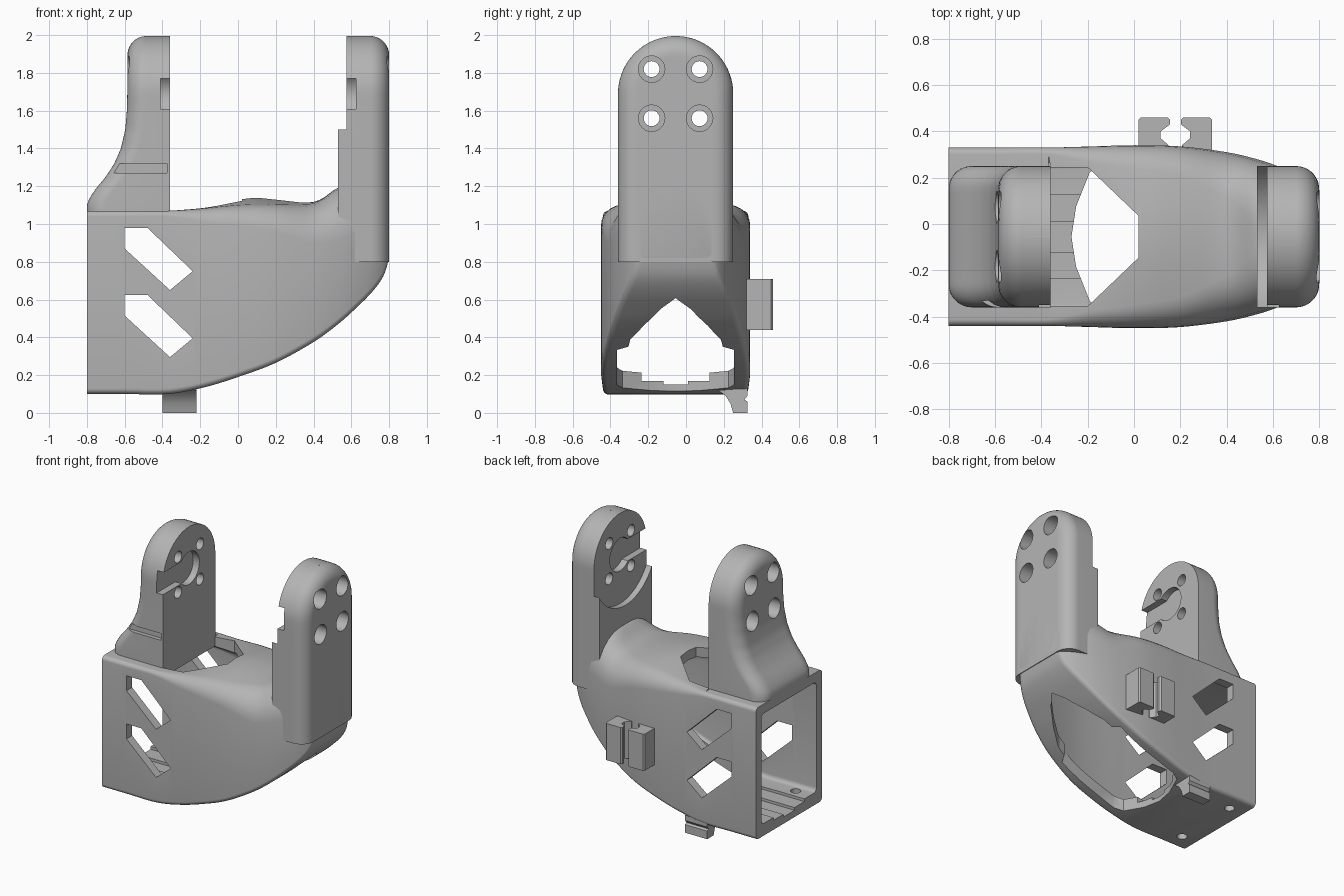
import bpy, bmesh, math
from mathutils import Vector

if "Cube" in bpy.data.objects:
    bpy.data.objects.remove(bpy.data.objects["Cube"], do_unlink=True)

grey = bpy.data.materials.new("plain grey")
grey.use_nodes = True
grey.diffuse_color = (0.46, 0.46, 0.46, 1)
grey.node_tree.nodes["Principled BSDF"].inputs["Base Color"].default_value = grey.diffuse_color

MID = -0.055   # middle of the bracket in y
HALF = 0.305   # half width of the arms
PIVOT = 1.69   # height of the pivot


def finish(name, bm):
    bmesh.ops.remove_doubles(bm, verts=bm.verts, dist=0.0002)
    bmesh.ops.recalc_face_normals(bm, faces=bm.faces)
    me = bpy.data.meshes.new(name)
    bm.to_mesh(me)
    bm.free()
    me.materials.append(grey)
    ob = bpy.data.objects.new(name, me)
    bpy.context.collection.objects.link(ob)
    return ob


def prism(name, pts, axis, lo, hi):
    """Extrude a flat outline along one axis."""
    def place(a, b, c):
        return {"x": (c, a, b), "y": (a, c, b), "z": (a, b, c)}[axis]
    bm = bmesh.new()
    ends = [[bm.verts.new(place(a, b, c)) for a, b in pts] for c in (lo, hi)]
    bm.faces.new(ends[0])
    bm.faces.new(ends[1])
    for i in range(len(pts)):
        j = (i + 1) % len(pts)
        bm.faces.new((ends[0][i], ends[0][j], ends[1][j], ends[1][i]))
    return finish(name, bm)


def box(name, x, y, z):
    return prism(name, [(x[0], y[0]), (x[1], y[0]), (x[1], y[1]), (x[0], y[1])], "z", *z)


def disc(name, centre, r, axis, lo, hi, n=32):
    turn = [2 * math.pi * i / n for i in range(n)]
    return prism(name, [(centre[0] + r * math.cos(t), centre[1] + r * math.sin(t)) for t in turn], axis, lo, hi)


def cut(target, cutter, keep=False):
    mod = target.modifiers.new("cut", "BOOLEAN")
    mod.operation, mod.solver, mod.object = "DIFFERENCE", "EXACT", cutter
    bpy.context.view_layer.update()
    deps = bpy.context.evaluated_depsgraph_get()
    mesh = bpy.data.meshes.new_from_object(target.evaluated_get(deps))
    target.modifiers.clear()
    target.data = mesh
    if not keep:
        bpy.data.objects.remove(cutter, do_unlink=True)


# Shell stations: x, half width, bottom, top, upper corner radius
STATIONS = [
    (-0.8, .385, .1, 1.07, .03), (-0.6, .385, .1, 1.07, .03), (-0.37, .385, .1, 1.07, .03),
    (-0.18, .39, .135, 1.08, .07), (0, .395, .19, 1.09, .1), (.2, .39, .265, 1.09, .13),
    (.4, .365, .375, 1.1, .2), (.53, .335, .47, 1.19, .27), (.62, .305, .55, 1.22, .27),
    (.71, .265, .64, 1.22, .25), (.77, .225, .725, 1.2, .2), (.8, .19, .82, 1.2, .17)]


def smooth_rows(rows, steps=5):
    rows = [Vector(r) for r in rows]
    out = []
    for i in range(len(rows) - 1):
        a, b, c, d = rows[max(i - 1, 0)], rows[i], rows[i + 1], rows[min(i + 2, len(rows) - 1)]
        for k in range(steps):
            t = k / steps
            out.append(b + (c - a) * (t / 2) + (a * 2 - b * 5 + c * 4 - d) * (t * t / 2)
                       + (b * 3 - a - c * 3 + d) * (t ** 3 / 2))
    return out + [rows[-1]]


def ring(x, w, low, top, r):
    crown = 0.05 * max(0, 1 - abs(x - 0.1) / 0.45)
    r = min(r, w * 0.9)
    pts = []
    for side, up, start in ((1, 1, 0), (-1, 1, 90), (-1, -1, 180), (1, -1, 270)):
        rad = r if up > 0 else 0.03
        for k in range(7):
            t = math.radians(start + 15 * k)
            y = side * (w - rad) + rad * math.cos(t)
            z = (top if up > 0 else low) - up * rad + rad * math.sin(t)
            pts.append((y, z))
        if start == 0:
            pts += [(f * (w - r), top) for f in (0.5, 0, -0.5)]
    return [(x, MID + y, z + (crown * (1 - abs(y) / w) if z > top - r else 0)) for y, z in pts]


def loft(name, rows):
    bm = bmesh.new()
    rings = [[bm.verts.new(p) for p in ring(*row)] for row in rows]
    for a, b in zip(rings, rings[1:]):
        for i in range(len(a)):
            j = (i + 1) % len(a)
            bm.faces.new((a[i], a[j], b[j], b[i]))
    bm.faces.new(rings[0])
    bm.faces.new(rings[-1])
    return finish(name, bm)


rows = smooth_rows(STATIONS)
shell = loft("curved_shell", rows)
hollow = [(x if i else x - 0.1, w - .065, low + .09, top - .07, r)
          for i, (x, w, low, top, r) in enumerate(rows) if x < 0.7]
cavity = loft("cavity_cutter", hollow)
cut(shell, cavity, keep=True)

# Stepped floor, opening in the roof and pointed opening underneath
for half, floor in ((0.18, 0.17), (0.065, 0.15)):
    cut(shell, box("floor_step", (-0.9, -0.1), (MID - half, MID + half), (floor, 0.3)))
roof = [(-0.36, .3), (-0.2, .3), (.02, .09), (.02, -.09), (-0.2, -.3), (-0.36, -.3)]
cut(shell, prism("roof_cutter", [(x, y + MID) for x, y in roof], "z", 0.8, 1.4))
half_hole = [(-0.27, 0), (-0.25, .13), (-0.19, .28), (-0.13, .31), (.33, .31), (.36, .25),
             (.42, .24), (.52, .17), (.62, .08), (.68, 0)]
outline = half_hole + [(x, -y) for x, y in half_hole[-2:0:-1]]
cut(shell, prism("underside_cutter", [(x, y + MID) for x, y in outline], "z", -0.1, 0.74))

# Slanted windows through both sides, and floor screw holes
window = [(-0.6, .98), (-0.48, .98), (-0.24, .75), (-0.36, .65), (-0.6, .87)]
for drop in (0, 0.355):
    cut(shell, prism("window_cutter", [(x, z - drop) for x, z in window], "y", -1, 1))
for side in (-1, 1):
    cut(shell, disc("screw_cutter", (-0.68, MID + side * 0.25), 0.035, "z", 0, 0.3, 20))


def lerp_table(table, z):
    for (z0, d0), (z1, d1) in zip(table, table[1:]):
        if z <= z1:
            return d0 + (d1 - d0) * (z - z0) / (z1 - z0)
    return table[-1][1]


def arm(name, inner, sign, depth_table, fillet=0.1, cols=33):
    """Round-topped arm: a flat inner face and an outer face with rolled edges."""
    base = depth_table[0][0]
    levels = [base + (PIVOT - base) * i / 24 for i in range(24)]
    levels += [PIVOT + HALF * math.sin(math.radians(a)) for a in (*range(0, 80, 5), 80, 83, 86, 88, 89.5)]
    bm = bmesh.new()
    outer, flat = [], []
    for z in levels:
        rise = max(0, z - PIVOT)
        h = math.sqrt(HALF ** 2 - rise ** 2)
        front, back = [], []
        for c in range(cols):
            y = h * math.sin(math.pi * (c / (cols - 1) - 0.5))
            edge = max(0, HALF - math.hypot(y, rise))
            gap = max(0, fillet - edge)
            d = lerp_table(depth_table, z) - fillet + math.sqrt(max(0, fillet ** 2 - gap ** 2))
            front.append(bm.verts.new((inner + sign * d, MID + y, z)))
            back.append(bm.verts.new((inner, MID + y, z)))
        outer.append(front)
        flat.append(back)
    for grid in (outer, flat):
        for a, b in zip(grid, grid[1:]):
            for c in range(cols - 1):
                bm.faces.new((a[c], a[c + 1], b[c + 1], b[c]))
    for i in range(len(levels) - 1):
        for c in (0, -1):
            bm.faces.new((outer[i][c], outer[i + 1][c], flat[i + 1][c], flat[i][c]))
    for i in (0, -1):
        for c in range(cols - 1):
            bm.faces.new((outer[i][c], outer[i][c + 1], flat[i][c + 1], flat[i][c]))
    return finish(name, bm)


def pivot_cuts(ob, face, sign):
    """Horn recess with entry slot and four counterbored bolt holes."""
    def span(a, b):
        return sorted((face + sign * a, face + sign * b))
    cut(ob, box("slot_cutter", span(-0.1, 0.05), (MID - 0.4, MID), (PIVOT - 0.08, PIVOT + 0.08)))
    cut(ob, disc("horn_cutter", (MID, PIVOT), 0.12, "x", *span(-0.1, 0.05)))
    for dy in (-0.127, 0.127):
        for dz in (-0.13, 0.13):
            at = (MID + dy, PIVOT + dz)
            cut(ob, disc("bolt_cutter", at, 0.042, "x", *span(-0.2, 0.4), 24))
            cut(ob, disc("counterbore_cutter", at, 0.07, "x", *span(0.1, 0.4), 24))


left_arm = arm("left_arm", 0.53, 1, [(0.8, 0.27), (2, 0.27)])
cut(left_arm, disc("swing_cutter", (MID, PIVOT), 0.36, "x", 0.4, 0.575, 64))
cut(left_arm, cavity)
pivot_cuts(left_arm, 0.575, 1)

flare = [(1.05, .44), (1.1, .44), (1.14, .425), (1.19, .39), (1.25, .34), (1.32, .295),
         (1.4, .26), (1.5, .237), (1.6, .228), (1.75, .225), (2, .225)]
right_arm = arm("right_arm", -0.36, -1, flare)
pivot_cuts(right_arm, -0.36, -1)
cut(right_arm, box("cable_groove", (-0.72, -0.375), (-0.4, MID - 0.275), (1.27, 1.32)))

# Cable clips on the back and a foot clip below
jaw = [(.02, .31), (.02, .45), (.03, .46), (.145, .46), (.155, .45), (.155, .43), (.115, .4), (.115, .37), (.15, .34), (.15, .31)]
parts = [shell, left_arm, right_arm]
for name, mirror in (("clip_jaw_right", False), ("clip_jaw_left", True)):
    pts = [(0.357 - x if mirror else x, y) for x, y in jaw]
    parts.append(prism(name, pts, "z", 0.44, 0.71))
foot = [(.17, .12), (.21, .09), (.235, .05), (.25, 0), (.325, 0), (.325, .06), (.31, .07), (.325, .09), (.325, .13)]
parts.append(prism("foot_clip", foot, "x", -0.4, -0.22))

for ob in parts:
    bpy.ops.object.select_all(action="DESELECT")
    ob.select_set(True)
    bpy.context.view_layer.objects.active = ob
    bpy.ops.object.shade_smooth_by_angle(angle=math.radians(32))
